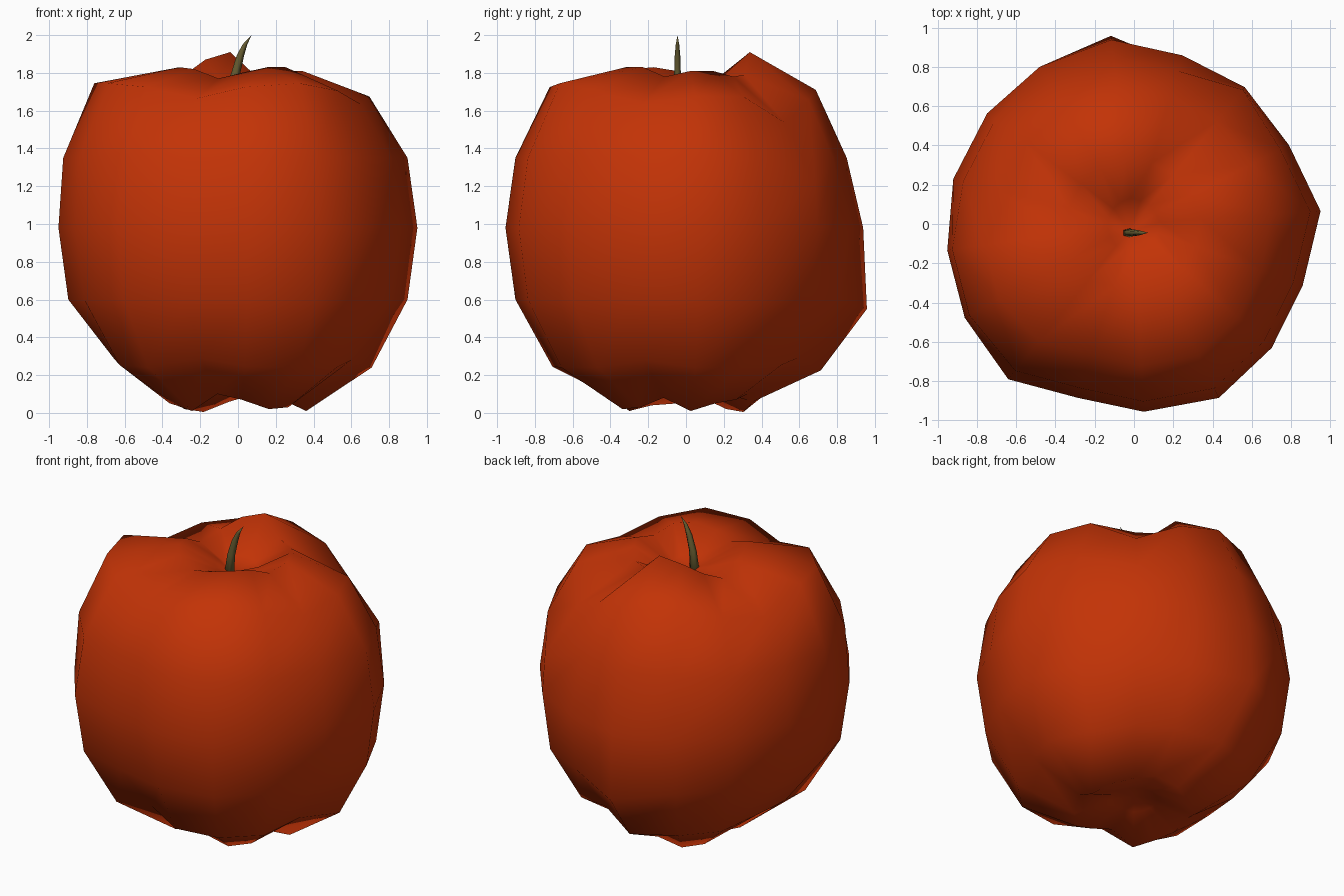
import bpy, bmesh, math

if "Cube" in bpy.data.objects:
    bpy.data.objects.remove(bpy.data.objects["Cube"])

# uneven four-lobed fruit: direction, belly radius, rim height and underside height per meridian
angle = [4, 27, 51, 74, 97, 121, 143, 166, 188, 209, 231, 252, 273, 296, 318, 340]
belly = [.952, .885, .896, .893, .945, .933, .936, .948,
         .96, .985, 1.017, .93, .957, .985, .943, .914]
rim = [1.81, 1.81, 1.78, 1.79, 1.91, 1.87, 1.80, 1.74,
       1.81, 1.83, 1.82, 1.77, 1.80, 1.83, 1.83, 1.78]
foot = [.01, .05, .07, .10, .06, .005, .02, .08,
        .05, .04, .01, .10, .07, .02, .03, .08]
# groove depth near the top and near the bottom, 0 on the lobes
top_groove = [.07, .07, .21, .09, .035, .04, .07, .13, 0, 0, .02, .08, .02, .0, .04, .11]
low_groove = [0, 0, .3, 1, -.3, 0, .2, 1, 1, .3, 0, 1, .1, 0, 0, .8]


def material(name, rgb):
    m = bpy.data.materials.new(name)
    m.diffuse_color = (*rgb, 1)
    m.use_nodes = True
    m.node_tree.nodes["Principled BSDF"].inputs["Base Color"].default_value = m.diffuse_color
    return m


def loft(name, rings, bottom, top, mat):
    """Skin a stack of rings and close both ends with a fan."""
    bm = bmesh.new()
    rows = [[bm.verts.new(p) for p in ring] for ring in rings]
    n = len(rows[0])
    for a, b in zip(rows, rows[1:]):
        for i in range(n):
            j = (i + 1) % n
            bm.faces.new((a[i], a[j], b[j], b[i]))
    lo, hi = bm.verts.new(bottom), bm.verts.new(top)
    for i in range(n):
        j = (i + 1) % n
        bm.faces.new((lo, rows[0][j], rows[0][i]))
        bm.faces.new((hi, rows[-1][i], rows[-1][j]))
    bmesh.ops.recalc_face_normals(bm, faces=bm.faces)
    for f in bm.faces:
        f.smooth = True
    me = bpy.data.meshes.new(name)
    bm.to_mesh(me)
    bm.free()
    me.materials.append(mat)
    ob = bpy.data.objects.new(name, me)
    bpy.context.collection.objects.link(ob)
    return ob


# fruit body: (ring kind, radius factor, height)
profile = [("navel", .15, .12), ("foot", .38, 0), ("low", .745, .24), ("hip", .945, .60),
           ("belly", 1.0, .98), ("upper", .945, 1.35), ("shoulder", .755, 1.745),
           ("rim", .36, 0), ("dimple", .14, 1.72)]
rings = []
for kind, r, z in profile:
    ring = []
    for i, deg in enumerate(angle):
        a = math.radians(deg)
        rad, h = r * belly[i], z
        if kind == "foot":
            h = foot[i]
        elif kind == "rim":
            h = rim[i]
        elif kind == "low":                 # grooves running underneath
            rad -= .05 * low_groove[i]
            h += .05 * low_groove[i]
        elif kind == "shoulder":            # grooves running into the stem hollow
            h -= top_groove[i]
            if i in (8, 9):                 # fuller left shoulder
                rad *= 1.06
            elif i in (0, 4, 5):
                rad *= .97
        elif kind == "dimple":
            h -= .25 * top_groove[i]
        elif kind == "upper":
            if i in (3, 4, 5):              # back leans in towards the top
                rad *= .96
            elif i == 2:                    # back right slopes off early
                rad, h = .88, 1.22
            elif i in (8, 9):
                rad *= 1.03
        elif kind == "hip" and i == 4:      # low bulge at the back
            rad, h = .965, .55
        ring.append((rad * math.cos(a), rad * math.sin(a), h))
    rings.append(ring)
loft("apple_body", rings, (0, 0, .14), (-.02, -.04, 1.67),
     material("apple red", (.545, .033, .002)))

# stem: thin bent taper
path = [(-.035, 1.62, .036), (-.017, 1.79, .027), (.01, 1.89, .022), (.035, 1.95, .014)]
stem_rings = [[(x + w * math.cos(t), -.045 + .7 * w * math.sin(t), z)
               for t in (math.tau * k / 5 for k in range(5))] for x, z, w in path]
loft("stem", stem_rings, (-.035, -.045, 1.61), (.072, -.045, 2.0),
     material("stem olive", (.13, .105, .03)))
